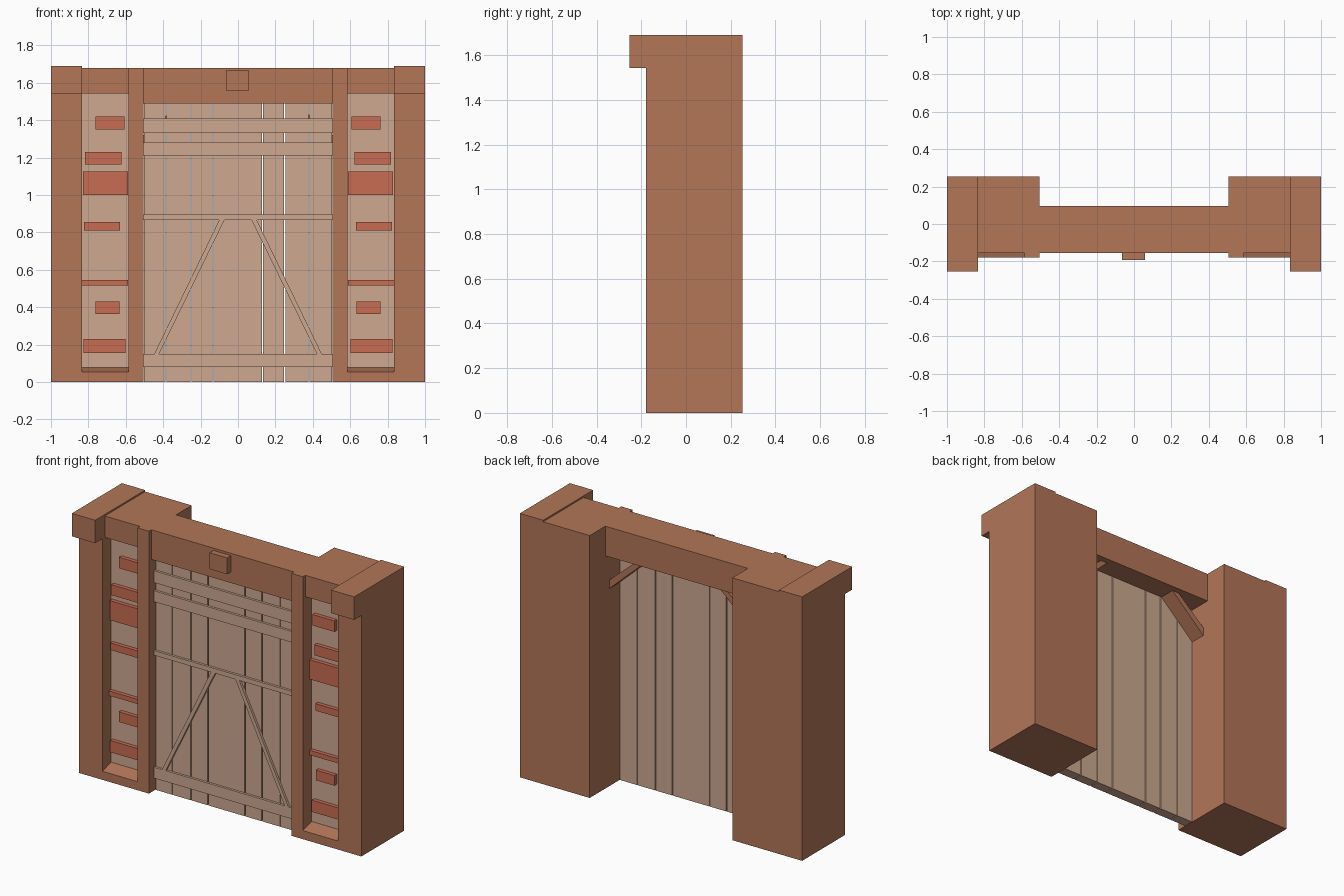
import bpy

if "Cube" in bpy.data.objects:
    bpy.data.objects.remove(bpy.data.objects["Cube"])


def material(name, rgb):
    m = bpy.data.materials.new(name)
    m.diffuse_color = (*rgb, 1)
    m.use_nodes = True
    m.node_tree.nodes["Principled BSDF"].inputs["Base Color"].default_value = m.diffuse_color
    return m


BROWN = material("brown timber", (0.45, 0.18, 0.097))
TAN = material("pale wood", (0.61, 0.395, 0.28))
BRICK = material("red brick", (0.58, 0.15, 0.085))


def mesh_object(name, verts, faces, mat):
    me = bpy.data.meshes.new(name)
    me.from_pydata(verts, [], faces)
    me.materials.append(mat)
    ob = bpy.data.objects.new(name, me)
    bpy.context.collection.objects.link(ob)
    return ob


def prism(name, pts, axis, a, b, mat):
    """Extrude a 2D profile along x (profile y,z) or y (profile x,z)."""
    def place(p, t):
        return (t, p[0], p[1]) if axis == 'x' else (p[0], t, p[1])
    area = sum(p[0] * q[1] - q[0] * p[1] for p, q in zip(pts, pts[1:] + pts[:1]))
    # wind the profile so that the face normals point outwards
    if (area > 0) != (axis == 'x'):
        pts = pts[::-1]
    n = len(pts)
    verts = [place(p, a) for p in pts] + [place(p, b) for p in pts]
    faces = [tuple(reversed(range(n))), tuple(range(n, 2 * n))]
    faces += [(i, (i + 1) % n, n + (i + 1) % n, n + i) for i in range(n)]
    return mesh_object(name, verts, faces, mat)


def box(name, x, y, z, mat):
    x, y, z = sorted(x), sorted(y), sorted(z)
    return prism(name, [(x[0], z[0]), (x[1], z[0]), (x[1], z[1]), (x[0], z[1])],
                 'y', y[0], y[1], mat)


# Bricks on the recessed panels: (inner x, outer x, bottom z, top z)
BRICKS = [(.608, .763, 1.35, 1.42), (.622, .818, 1.163, 1.23),
          (.588, .828, 1.0, 1.125), (.63, .823, .81, .855),
          (.588, .834, .515, .545), (.633, .763, .365, .43),
          (.602, .825, .155, .23)]

for side, s in (("left", -1), ("right", 1)):
    # Pillar: deep body, front stiles, cap block and head
    box(side + "_pillar_body", (s * .505, s), (-.085, .253), (0, 1.68), BROWN)
    box(side + "_outer_stile", (s * .835, s), (-.18, -.085), (0, 1.545), BROWN)
    box(side + "_inner_post", (s * .505, s * .585), (-.18, -.085), (0, 1.68), BROWN)
    box(side + "_cap_block", (s * .835, s), (-.253, .253), (1.543, 1.69), BROWN)
    box(side + "_head", (s * .585, s * .835), (-.155, -.085), (1.543, 1.68), BROWN)
    # Sloping sill under the recess
    x0, x1 = sorted((s * .585, s * .835))
    prism(side + "_sill", [(-.18, 0), (-.085, 0), (-.085, .08), (-.18, .055)],
          'x', x0, x1, BROWN)
    # Recessed panel and its bricks
    box(side + "_panel", (s * .585, s * .835), (-.09, -.085), (.06, 1.543), TAN)
    for i, (a, b, lo, hi) in enumerate(BRICKS):
        box(f"{side}_brick_{i + 1}", (s * a, s * b), (-.115, -.09), (lo, hi), BRICK)
    # Corner brace behind the door, under the lintel
    prism(side + "_corner_brace",
          [(s * .505, 1.265), (s * .26, 1.49), (s * .31, 1.49), (s * .505, 1.32)],
          'y', -.05, .055, BROWN)
    # Diagonal batten on the door front
    prism(side + "_diagonal_batten",
          [(s * .448, .15), (s * .422, .15), (s * .072, .867), (s * .1, .867)],
          'y', -.13, -.115, TAN)

# Lintel and its centre block
box("lintel", (-.505, .505), (-.155, .095), (1.49, 1.68), BROWN)
box("lintel_block", (-.065, .058), (-.193, -.155), (1.56, 1.665), BROWN)

# Door boards with narrow gaps
edges = [-.505, -.385, -.252, -.133, .13, .25, .38, .505]
for i, (a, b) in enumerate(zip(edges, edges[1:])):
    box(f"door_board_{i + 1}", (a + .003, b - .003), (-.115, -.05), (0, 1.495), TAN)

# Horizontal battens
for i, (lo, hi) in enumerate([(.08, .15), (.867, .897), (1.21, 1.28), (1.332, 1.408)]):
    box(f"door_batten_{i + 1}", (-.505, .505), (-.13, -.115), (lo, hi), TAN)
